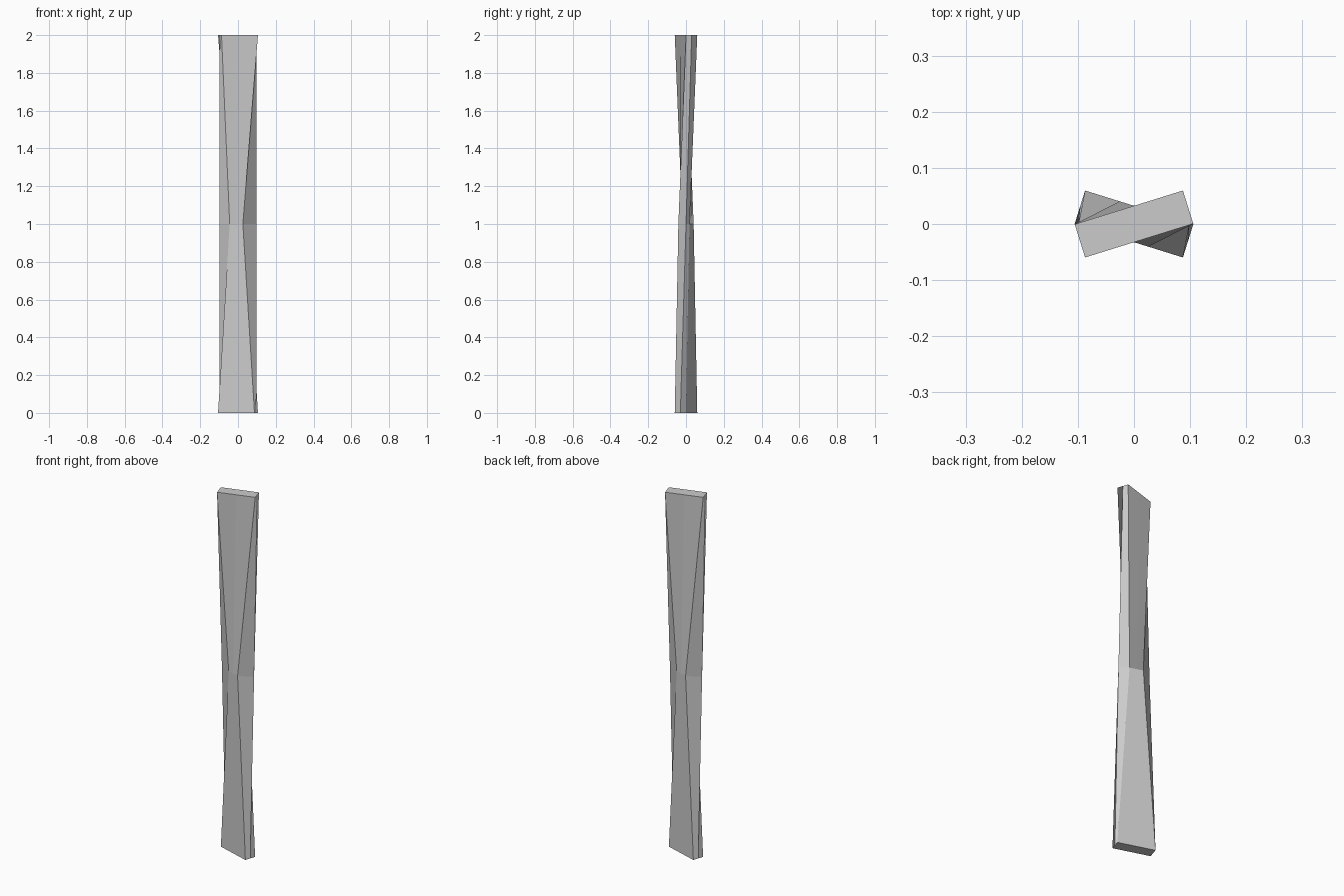
import bpy, bmesh
from math import radians
from mathutils import Matrix, Vector

if "Cube" in bpy.data.objects:
    bpy.data.objects.remove(bpy.data.objects["Cube"])

TWIST = radians(17.3)
HALF_W, HALF_T = 0.101, 0.031


def ring(bm, z, angle, flat, edge, edge_angle):
    """Eight-point section: flat faces of half width `flat`, side ridges at `edge`."""
    t = HALF_T
    local = [(flat, -t), None, (flat, t), (0, t), (-flat, t), None, (-flat, -t), (0, -t)]
    verts = []
    for i, p in enumerate(local):
        turn = angle
        if p is None:
            p, turn = (edge if i == 1 else -edge, 0), edge_angle
        co = Matrix.Rotation(turn, 3, 'Z') @ Vector((p[0], p[1], 0))
        verts.append(bm.verts.new((co.x, co.y, z)))
    return verts


# Twisted bar: rectangular ends, pinched flat faces at mid height
bm = bmesh.new()
rings = [
    ring(bm, 0, -TWIST, HALF_W, HALF_W, -TWIST),
    ring(bm, 1, -TWIST, 0.0365, 0.099, 0),
    ring(bm, 2, TWIST, HALF_W, HALF_W, TWIST),
]
for low, high in zip(rings, rings[1:]):
    for i in range(8):
        j = (i + 1) % 8
        bm.faces.new((low[i], low[j], high[j], high[i]))
bm.faces.new(rings[0][::-1])
bm.faces.new(rings[-1])
bmesh.ops.recalc_face_normals(bm, faces=bm.faces)

mesh = bpy.data.meshes.new("twisted_bar")
bm.to_mesh(mesh)
bm.free()
bpy.context.collection.objects.link(bpy.data.objects.new("twisted_bar", mesh))
